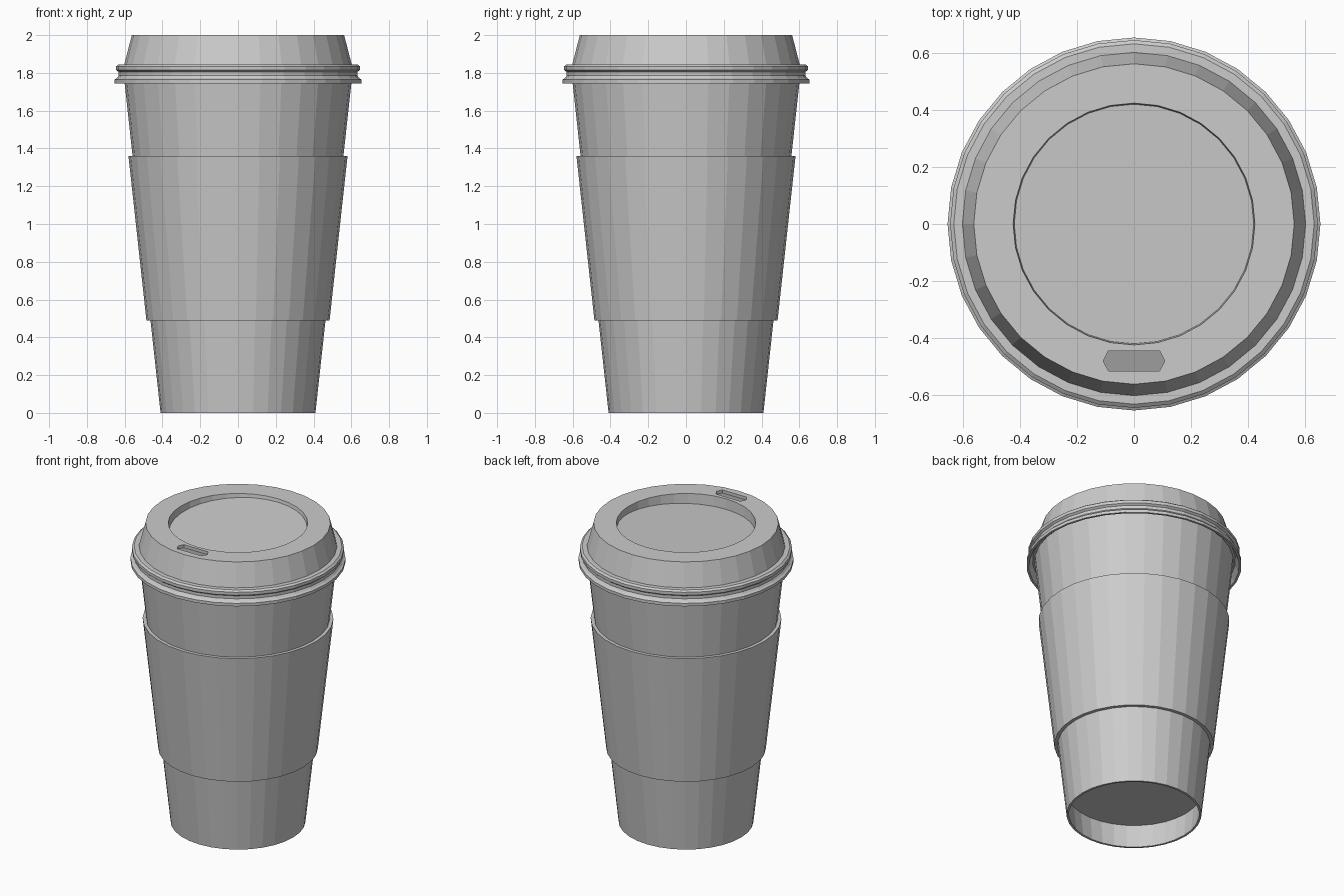
import bpy, bmesh, math

SIDES = 32

default = bpy.data.objects.get("Cube")
if default:
    bpy.data.objects.remove(default)


def material(name, value):
    mat = bpy.data.materials.new(name)
    mat.use_nodes = True
    colour = (value, value, value, 1)
    mat.diffuse_color = colour
    mat.node_tree.nodes["Principled BSDF"].inputs["Base Color"].default_value = colour
    return mat


def finish(name, bm, mats):
    bmesh.ops.recalc_face_normals(bm, faces=bm.faces)
    mesh = bpy.data.meshes.new(name)
    bm.to_mesh(mesh)
    bm.free()
    for mat in mats:
        mesh.materials.append(mat)
    obj = bpy.data.objects.new(name, mesh)
    bpy.context.collection.objects.link(obj)
    return obj


def revolve(profile, closed=False):
    """Turn (radius, height) points round z; points on the axis become discs."""
    bm = bmesh.new()
    rings = []
    for r, z in profile:
        if r > 0:
            angles = [2 * math.pi * i / SIDES for i in range(SIDES)]
            rings.append([bm.verts.new((r * math.cos(a), r * math.sin(a), z)) for a in angles])
        else:
            rings.append(None)
    pairs = list(zip(rings, rings[1:]))
    if closed:
        pairs.append((rings[-1], rings[0]))
    for a, b in pairs:
        if a is None or b is None:
            bm.faces.new(a or b)
            continue
        for i in range(SIDES):
            j = (i + 1) % SIDES
            bm.faces.new((a[i], a[j], b[j], b[i]))
    return bm


grey = material("light grey", 0.6)
dark = material("sip hole grey", 0.34)

# Paper cup with a recessed base
finish("cup", revolve([
    (0, 0.16), (0.412, 0.16), (0.396, 0), (0.41, 0), (0.604, 1.78),
    (0.589, 1.78), (0.415, 0.18), (0, 0.18)]), [grey])

# Sleeve wrapped round the cup
finish("sleeve", revolve([
    (0.463, 0.49), (0.485, 0.49), (0.58, 1.36), (0.557, 1.36)], closed=True), [grey])

# Lid: skirt, snap ring, sloped wall, and sunken floor that falls to the front
lid_bm = revolve([
    (0, 1.955), (0.42, 1.955), (0.424, 2), (0.562, 2), (0.602, 1.845),
    (0.632, 1.845), (0.645, 1.835), (0.645, 1.815), (0.632, 1.805),
    (0.632, 1.785), (0.642, 1.772), (0.654, 1.765), (0.654, 1.745),
    (0.64, 1.745), (0.618, 1.785), (0.585, 1.785), (0.54, 1.9), (0, 1.9)])
for v in lid_bm.verts:
    if abs(v.co.z - 1.955) < 0.001:
        v.co.z += 0.057 * v.co.y
lid = finish("lid", lid_bm, [grey, dark])

# Sip hole cut into the lid rim
cut = bmesh.new()
outline = [(-0.108, -0.48), (-0.09, -0.515), (0.09, -0.515),
           (0.108, -0.48), (0.09, -0.445), (-0.09, -0.445)]
base = cut.faces.new([cut.verts.new((x, y, 1.98)) for x, y in outline])
top = bmesh.ops.extrude_face_region(cut, geom=[base])["geom"]
for v in top:
    if isinstance(v, bmesh.types.BMVert):
        v.co.z += 0.1
cutter = finish("sip_hole_cutter", cut, [grey])
cutter.hide_render = True

mod = lid.modifiers.new("sip hole", "BOOLEAN")
mod.operation = "DIFFERENCE"
mod.solver = "EXACT"
mod.object = cutter
bpy.context.view_layer.objects.active = lid
bpy.ops.object.modifier_apply(modifier=mod.name)
bpy.data.objects.remove(cutter)

# Darken only the floor of the sip hole
for face in lid.data.polygons:
    c = face.center
    face.material_index = int(abs(c.z - 1.98) < 0.002 and abs(c.x) < 0.1
                              and -0.51 < c.y < -0.45)
